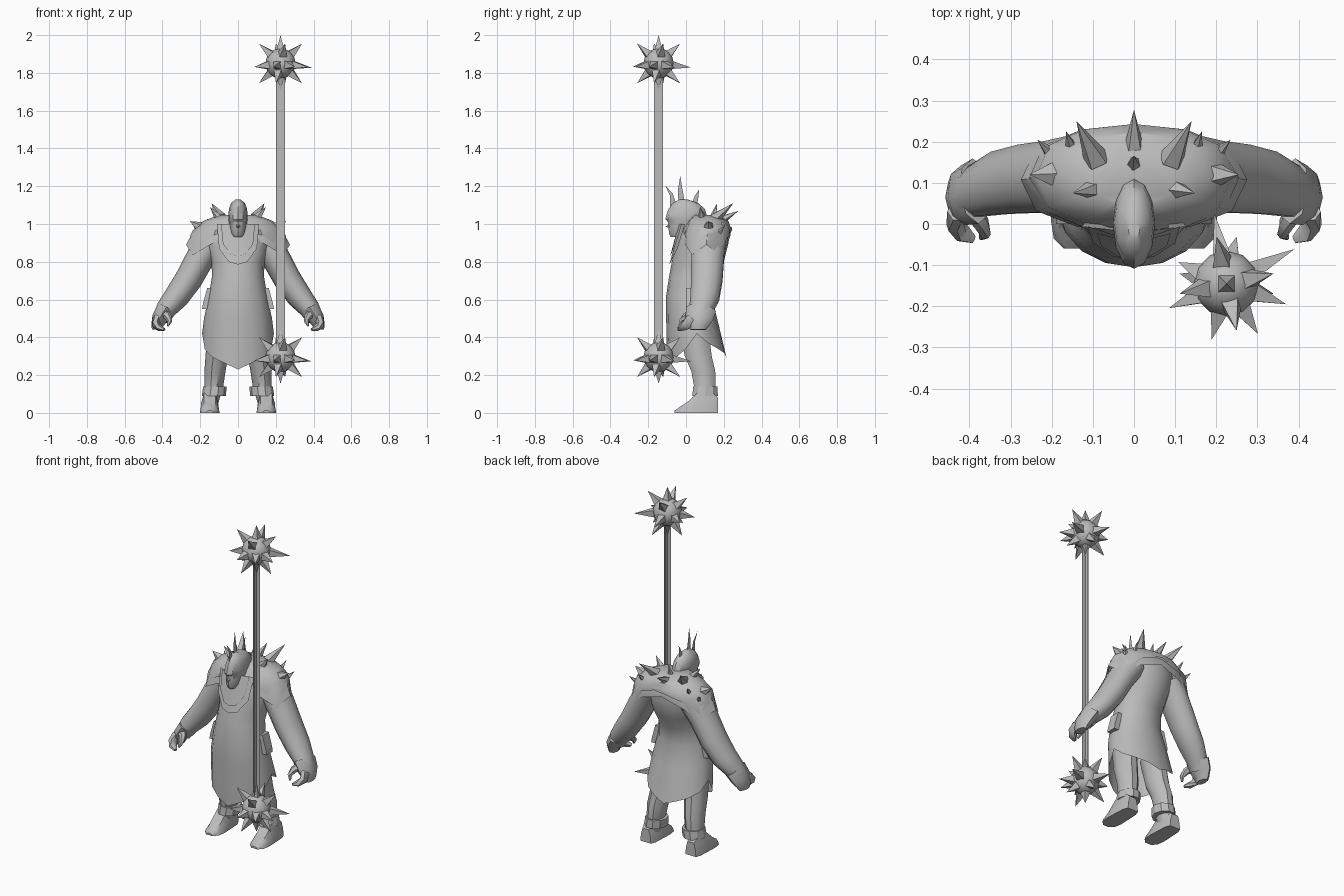
import bpy, bmesh, math
from mathutils import Vector

if "Cube" in bpy.data.objects:
    bpy.data.objects.remove(bpy.data.objects["Cube"], do_unlink=True)

grey = bpy.data.materials.new("stone_grey")
grey.use_nodes = True
COLOUR = (0.5, 0.5, 0.5, 1)
grey.diffuse_color = COLOUR
grey.node_tree.nodes["Principled BSDF"].inputs["Base Color"].default_value = COLOUR


def finish(name, bm, smooth=40):
    bmesh.ops.recalc_face_normals(bm, faces=bm.faces)
    mesh = bpy.data.meshes.new(name)
    bm.to_mesh(mesh)
    bm.free()
    mesh.materials.append(grey)
    ob = bpy.data.objects.new(name, mesh)
    bpy.context.collection.objects.link(ob)
    if smooth:
        bpy.ops.object.select_all(action='DESELECT')
        ob.select_set(True)
        bpy.context.view_layer.objects.active = ob
        bpy.ops.object.shade_smooth_by_angle(angle=math.radians(smooth))
    return ob


def skin(name, rings, caps=(True, True), smooth=40):
    """Join successive rings of points into a skin."""
    bm = bmesh.new()
    loops = [[bm.verts.new(p) for p in ring] for ring in rings]
    n = len(loops[0])
    for a, b in zip(loops, loops[1:]):
        for i in range(n):
            bm.faces.new((a[i], a[(i + 1) % n], b[(i + 1) % n], b[i]))
    for loop, cap in zip((loops[0], loops[-1]), caps):
        if cap:
            bm.faces.new(loop)
    return finish(name, bm, smooth)


def angles(n):
    return [2 * math.pi * i / n for i in range(n)]


def oval(z, front, back, rx, n=16, x=0, drop=None, square=1.0):
    """Level ring; drop maps the sine of the angle to a height offset,
    and square under 1 flattens the front and back."""
    cy, ry = (front + back) / 2, (back - front) / 2
    ring = []
    for a in angles(n):
        s = math.sin(a)
        ring.append((x + rx * math.cos(a), cy + ry * math.copysign(abs(s) ** square, s),
                     z + (drop(s) if drop else 0)))
    return ring


def tube(name, path, n=10, depth=1.0, side=1):
    """Limb along points (x, y, z, radius)."""
    pts = [Vector((side * p[0], p[1], p[2])) for p in path]
    rings = []
    for i, p in enumerate(pts):
        t = (pts[min(i + 1, len(pts) - 1)] - pts[max(i - 1, 0)]).normalized()
        u = t.cross(Vector((0, 1, 0))).normalized()
        v = t.cross(u)
        r = path[i][3]
        rings.append([p + u * r * math.cos(a) + v * r * depth * math.sin(a)
                      for a in angles(n)])
    return skin(name, rings, smooth=50)


def spike(bm, base, tip, r, n=5):
    base, tip = Vector(base), Vector(tip)
    t = (tip - base).normalized()
    u = t.orthogonal().normalized()
    v = t.cross(u)
    ring = [bm.verts.new(base + (u * math.cos(a) + v * math.sin(a)) * r) for a in angles(n)]
    end = bm.verts.new(tip)
    for i in range(n):
        bm.faces.new((ring[i], ring[(i + 1) % n], end))
    bm.faces.new(ring)


def sheets(name, outlines):
    """Flat single-sided outlines."""
    bm = bmesh.new()
    for outline in outlines:
        bm.faces.new([bm.verts.new(p) for p in outline])
    return finish(name, bm, 0)


# Robe with a pointed hem, deeper in front than behind
def hem(s):
    corner = min(1, abs(s) / .5)
    point = 1 - math.sqrt(max(0, 1 - s * s))
    return -.10 * corner - .09 * point if s < 0 else -.06 * corner - .07 * point


body = [oval(.42, -.10, .215, .19, drop=hem), oval(.50, -.105, .165, .18),
        oval(.62, -.105, .135, .155), oval(.72, -.09, .15, .138),
        oval(.80, -.075, .20, .14), oval(.90, -.05, .225, .17),
        oval(.98, -.015, .22, .16), oval(1.03, .03, .17, .1)]
skin("robe", body, caps=(False, True))

# Shoulder mantle in two layers, with pointed sides and raised front and back
def mantle_hem(s):
    return .32 * s * s - .27 * abs(s)


for name, low, grow in (("mantle_lower", .89, 0), ("mantle_upper", .935, .008)):
    skin(name, [oval(low, -.02, .235 + grow, .275 - 2.5 * grow, 12,
                     drop=mantle_hem, square=.75),
                oval(.96 + grow, -.01, .235 + grow, .238, 12, square=.75),
                oval(1.01 + grow, .01, .215 + grow, .18, 12, square=.8),
                oval(1.04 + grow, .04, .16, .10, 12)], caps=(False, True))

# Two nested collar bibs following the chest
for name, k, out in (("bib_outer", 1.0, 0), ("bib_inner", .8, .008)):
    edge = [(0, .785), (.05, .80), (.10, .87), (.112, 1.0)]
    edge = [(x * k, 1 - (1 - z) * k) for x, z in edge]
    bm = bmesh.new()
    for side in (1, -1):
        for (x0, z0), (x1, z1) in zip(edge[:-1], edge[1:]):
            quad = [(x0, z0), (x1, z1), (x1 * .5, 1.0), (x0 * .5, 1.0)]
            bm.faces.new([bm.verts.new((side * x, -.087 - out + (z - .79) * .27 + 2 * x * x, z))
                          for x, z in quad])
    bmesh.ops.remove_doubles(bm, verts=bm.verts, dist=.0005)
    bmesh.ops.dissolve_degenerate(bm, edges=bm.edges, dist=.0005)
    finish(name, bm)

# Head, nose and neck
skin("head", [oval(.93, -.08, -.02, .022, 12), oval(.95, -.09, .02, .036, 12),
              oval(.985, -.093, .07, .046, 12), oval(1.01, -.095, .09, .048, 12),
              oval(1.025, -.109, .10, .051, 12), oval(1.045, -.105, .11, .051, 12),
              oval(1.08, -.092, .10, .048, 12), oval(1.11, -.07, .065, .037, 12),
              oval(1.13, -.035, .01, .014, 12)], smooth=35)
bm = bmesh.new()
spike(bm, (0, -.08, .99), (0, -.108, .985), .016)
finish("nose", bm)

# Flat crest blades on the head
crest = [[(-.085, 1.08), (-.085, 1.15), (-.11, 1.205), (-.07, 1.16), (-.05, 1.10)],
         [(-.04, 1.11), (-.043, 1.18), (-.03, 1.255), (-.02, 1.19), (-.005, 1.11)],
         [(.025, 1.09), (.047, 1.15), (.07, 1.185), (.064, 1.13), (.05, 1.06)]]
sheets("crest_blades", [[(0, y, z) for y, z in outline] for outline in crest])

# Shoulder spikes: base, tip, radius
bm = bmesh.new()
for base, tip, r in (((.09, .155, 1.03), (.14, .25, 1.11), .033),
                     ((.195, .12, .98), (.255, .12, 1.015), .034),
                     ((.1, .085, 1.03), (.148, .075, 1.09), .025),
                     ((.2, .17, .95), (.235, .205, .99), .018),
                     ((.15, .18, .98), (.165, .225, 1.03), .018)):
    for side in (1, -1):
        spike(bm, (side * base[0], *base[1:]), (side * tip[0], *tip[1:]), r)
spike(bm, (0, .185, 1.02), (0, .278, 1.07), .025)
spike(bm, (0, .145, 1.04), (0, .165, 1.11), .018)
finish("shoulder_spikes", bm)

# Limbs, built once for each side
for label, s in (("left", 1), ("right", -1)):
    tube(label + "_arm", [(.13, .125, .93, .08), (.195, .115, .83, .076), (.26, .11, .71, .073),
                          (.325, .10, .615, .067), (.38, .08, .55, .055),
                          (.408, .065, .50, .046)], depth=1.2, side=s)
    tube(label + "_palm", [(.385, .08, .55, .046), (.415, .07, .50, .042),
                           (.43, .065, .46, .03), (.432, .065, .44, .024)],
         n=8, depth=1.75, side=s)
    tube(label + "_fingers", [(.43, .03, .50, .024), (.435, 0, .465, .022),
                              (.415, -.025, .45, .018), (.39, -.038, .44, .008)],
         n=6, depth=1.3, side=s)
    tube(label + "_thumb", [(.395, .04, .53, .026), (.37, 0, .51, .02),
                            (.362, -.025, .485, .014), (.372, -.035, .46, .005)],
         n=6, side=s)
    skin(label + "_leg", [oval(.04, .04, .16, .042, 10, s * .15),
                          oval(.14, .04, .16, .05, 10, s * .128),
                          oval(.22, .025, .158, .056, 10, s * .122),
                          oval(.30, -.01, .14, .06, 10, s * .112),
                          oval(.46, -.045, .12, .062, 10, s * .10)], caps=(False, False))
    skin(label + "_cuff", [oval(.09, .03, .172, .064, 10, s * .128),
                           oval(.14, .035, .17, .062, 10, s * .122)], smooth=30)
    # Foot: sections from heel to toe (y, height, half width)
    rings = []
    for y, h, w in ((.17, .08, .035), (.14, .105, .046), (.06, .105, .05),
                    (.01, .06, .052), (-.035, .03, .045), (-.06, .012, .02)):
        rings.append([(s * (.15 + x * w), y, z * h) for x, z in
                      ((-1, 0), (1, 0), (.9, .5), (.6, 1), (-.6, 1), (-.9, .5))])
    skin(label + "_foot", rings)
    # Belt pouch
    skin(label + "_pouch", [[(s * (x + o), y, z) for x, y in
                             ((.11, 0), (.155, 0), (.155, .06), (.11, .06))]
                            for z, o in ((.55, .035), (.58, .03), (.66, .008))], smooth=0)

# Double-headed mace on a shaft of two crossed sheets
MX, MY, HALF = .225, -.145, .024
sheets("mace_shaft", [[(MX + a * u, MY + b * u, z) for u, z in
                       ((-HALF, .3), (HALF, .3), (HALF, 1.85), (-HALF, 1.85))]
                      for a, b in ((1, 0), (0, 1))])
studs = [(90, 0, .15), (-90, 0, .14)]
studs += [(-7, az, ln) for az, ln in ((27, .187), (-19, .155), (-58, .145), (-105, .142),
                                      (-157, .153), (156, .13), (100, .175))]
studs += [(lat, 90 * i + turn, .157) for lat, turn in ((42, 12), (-42, -12)) for i in range(4)]
for name, cz in (("mace_head_top", 1.85), ("mace_head_bottom", .295)):
    centre = Vector((MX, MY, cz))
    bm = bmesh.new()
    bmesh.ops.create_uvsphere(bm, u_segments=12, v_segments=8, radius=.08)
    bmesh.ops.translate(bm, vec=centre, verts=bm.verts)
    for lat, az, length in studs:
        lat, az = math.radians(lat), math.radians(az)
        d = Vector((math.cos(lat) * math.cos(az), math.cos(lat) * math.sin(az), math.sin(lat)))
        spike(bm, centre + d * .066, centre + d * length, .031, 4)
    finish(name, bm, 35)
